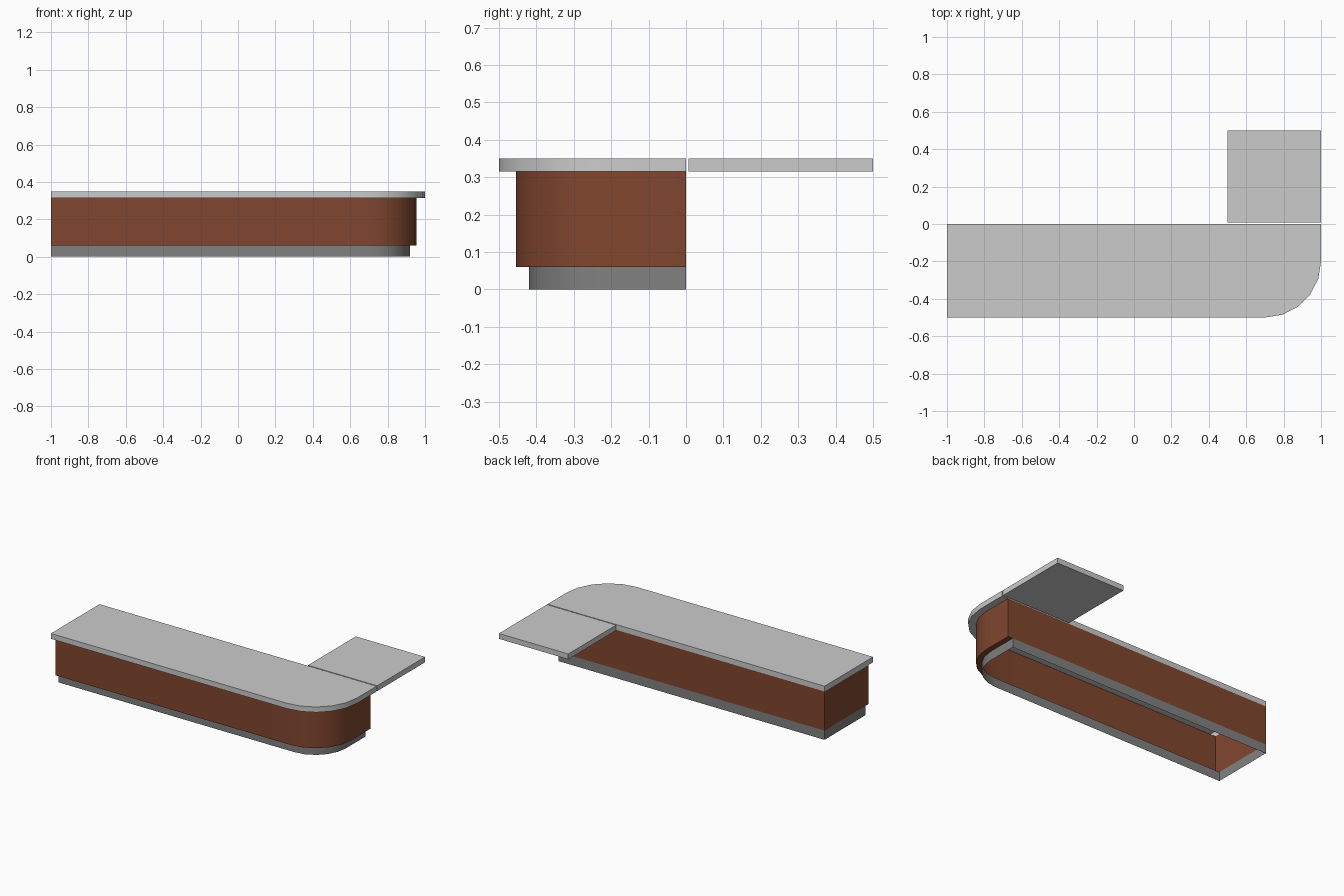
import bpy, bmesh, math

if "Cube" in bpy.data.objects:
    bpy.data.objects.remove(bpy.data.objects["Cube"])

SEAMS = [-1.0, -0.5, 0.0, 0.5]


def material(name, rgb):
    m = bpy.data.materials.new(name)
    m.diffuse_color = (*rgb, 1)
    m.use_nodes = True
    m.node_tree.nodes["Principled BSDF"].inputs["Base Color"].default_value = m.diffuse_color
    return m


WOOD = material("brown_wood", (0.22, 0.062, 0.029))
DARK = material("dark_grey", (0.22, 0.22, 0.22))


def sections(d):
    """Plan outline inset by d, counterclockwise, split into named runs."""
    y = -0.5 + d
    runs = {"left_end": [(-1, 0), (-1, y)]}
    for i in range(3):
        runs[f"front_{i + 1}"] = [(SEAMS[i], y), (SEAMS[i + 1], y)]
    r = 0.3 - d
    arc = [(0.7 + r * math.sin(math.radians(18 * k)),
            -0.2 - r * math.cos(math.radians(18 * k))) for k in range(6)]
    runs["corner"] = [(0.5, y)] + arc + [(1 - d, 0)]
    runs["back"] = [(1 - d, 0), (-1, 0)]
    return runs


def finish(bm, name, mat):
    me = bpy.data.meshes.new(name)
    bm.to_mesh(me)
    bm.free()
    ob = bpy.data.objects.new(name, me)
    bpy.context.collection.objects.link(ob)
    if mat:
        me.materials.append(mat)
    bpy.ops.object.select_all(action='DESELECT')
    bpy.context.view_layer.objects.active = ob
    ob.select_set(True)
    bpy.ops.object.shade_smooth_by_angle(angle=math.radians(30))
    return ob


def loft(bm, run, profile):
    """Sweep an (inset, height) profile along one run of the outline."""
    if run in ("left_end", "back"):      # flush sides have no ledge
        profile = profile[-2:]
    rows = [[bm.verts.new((x, y, z)) for x, y in sections(d)[run]] for d, z in profile]
    for lo, hi in zip(rows, rows[1:]):
        for i in range(len(lo) - 1):
            bm.faces.new((lo[i], lo[i + 1], hi[i + 1], hi[i]))


# Recessed plinth and wooden body, one thin panel per counter section
for part, profile, mat in (
        ("plinth", [(0.08, 0), (0.08, 0.06)], DARK),
        ("body", [(0.08, 0.06), (0.045, 0.06), (0.045, 0.315)], WOOD)):
    for run in sections(0):
        bm = bmesh.new()
        loft(bm, run, profile)
        finish(bm, f"{part}_{run}", mat)

# Countertop: overhang, rim and cap
bm = bmesh.new()
for run in sections(0):
    loft(bm, run, [(0.045, 0.315), (0, 0.315), (0, 0.35)])
outline = [p for pts in sections(0).values() for p in pts[:-1]]
bm.faces.new([bm.verts.new((x, y, 0.35)) for x, y in outline])
bmesh.ops.remove_doubles(bm, verts=bm.verts, dist=1e-4)
finish(bm, "countertop", None)

# Lift-up flap behind the right end, with a narrow gap
bm = bmesh.new()
bmesh.ops.create_cube(bm, size=1)
for v in bm.verts:
    v.co = (0.75 + v.co.x * 0.5, 0.2535 + v.co.y * 0.493, 0.3325 + v.co.z * 0.035)
finish(bm, "counter_flap", None)
